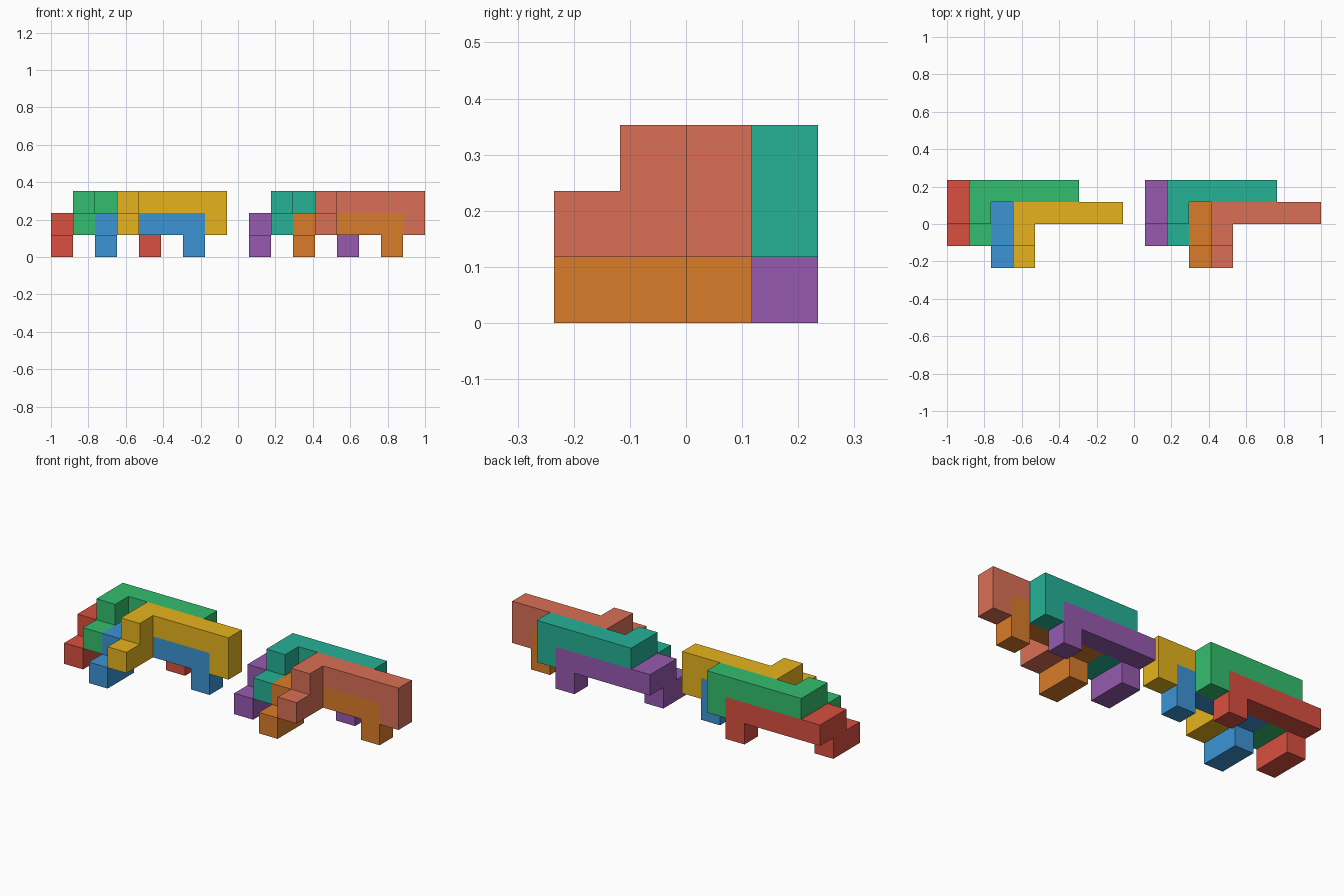
import bpy, bmesh
from mathutils import Vector

if "Cube" in bpy.data.objects:
    bpy.data.objects.remove(bpy.data.objects["Cube"])

U = 2 / 17  # one cube of the puzzle grid

# Piece shape in grid cells: a five-cube bar with a leg, plus a stepped arm to the front
PIECE = {(x, 2, 1) for x in range(5)} | {(4, 2, 0), (0, 1, 1), (0, 1, 0), (0, 0, 0)}


def linear(c):
    return tuple((v / 255 / 12.92) if v < 11 else ((v / 255 + 0.055) / 1.055) ** 2.4 for v in c) + (1,)


def puzzle_piece(name, offset, colour):
    """Outer skin of the piece's cells, merged into large flat faces."""
    bm = bmesh.new()
    for cell in PIECE:
        for axis in range(3):
            for sign in (-1, 1):
                n = [0, 0, 0]
                n[axis] = sign
                if tuple(c + d for c, d in zip(cell, n)) in PIECE:
                    continue
                a, b = Vector((0, 0, 0)), Vector((0, 0, 0))
                a[(axis + 1) % 3] = 0.5
                b[(axis + 2) % 3] = 0.5
                mid = Vector(cell) + Vector((0.5, 0.5, 0.5)) + Vector(n) * 0.5
                ring = [mid - a - b, mid + a - b, mid + a + b, mid - a + b]
                bm.faces.new([bm.verts.new(p) for p in ring[::sign]])
    bmesh.ops.remove_doubles(bm, verts=bm.verts, dist=1e-4)
    bmesh.ops.dissolve_limit(bm, angle_limit=0.01, verts=bm.verts, edges=bm.edges)
    bmesh.ops.recalc_face_normals(bm, faces=bm.faces)
    shift = Vector(offset) - Vector((8.5, 2, 0))
    for v in bm.verts:
        v.co = (v.co + shift) * U
    mesh = bpy.data.meshes.new(name)
    bm.to_mesh(mesh)
    bm.free()
    mat = bpy.data.materials.new(name + "_colour")
    mat.diffuse_color = linear(colour)
    mat.use_nodes = True
    mat.node_tree.nodes["Principled BSDF"].inputs["Base Color"].default_value = mat.diffuse_color
    mesh.materials.append(mat)
    bpy.context.collection.objects.link(bpy.data.objects.new(name, mesh))


# Each group: back lower, back upper, front lower, front upper
SLOTS = [("back_lower", (0, 1, 0)), ("back_upper", (1, 1, 1)),
         ("front_lower", (2, 0, 0)), ("front_upper", (3, 0, 1))]
GROUPS = [
    ("left", 0, [(217, 80, 64), (52, 190, 110), (60, 148, 212), (230, 180, 28)]),
    ("right", 9, [(150, 90, 175), (38, 178, 150), (218, 124, 42), (218, 112, 86)]),
]
for side, x0, colours in GROUPS:
    for (slot, (x, y, z)), colour in zip(SLOTS, colours):
        puzzle_piece(f"{side}_{slot}_piece", (x0 + x, y, z), colour)
